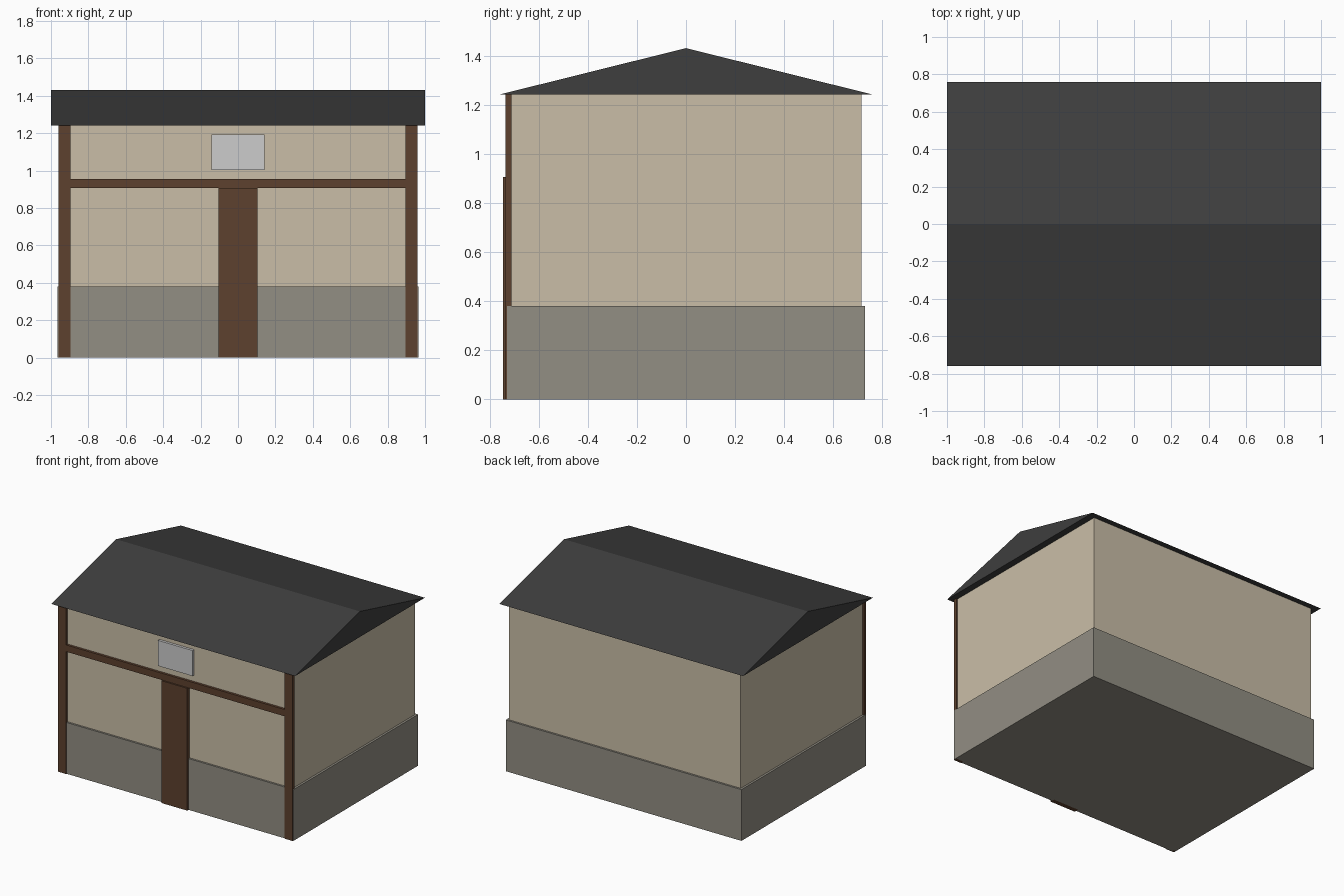
import bpy, bmesh

if "Cube" in bpy.data.objects:
    bpy.data.objects.remove(bpy.data.objects["Cube"])


def material(name, hex_code):
    """Flat colour from an sRGB hex code, stored as linear."""
    lin = []
    for i in (0, 2, 4):
        c = int(hex_code[i:i + 2], 16) / 255
        lin.append(c / 12.92 if c <= 0.04045 else ((c + 0.055) / 1.055) ** 2.4)
    m = bpy.data.materials.new(name)
    m.diffuse_color = (*lin, 1)
    m.use_nodes = True
    m.node_tree.nodes["Principled BSDF"].inputs["Base Color"].default_value = m.diffuse_color
    return m


plaster = material("cream plaster", "CABEA7")
stone = material("grey stone", "928E83")
wood = material("brown wood", "5D412E")
slate = material("dark slate", "3E3E3E")
panel = material("pale grey", "CCCCCC")


def add_object(name, bm, mat):
    bmesh.ops.recalc_face_normals(bm, faces=bm.faces)
    me = bpy.data.meshes.new(name)
    bm.to_mesh(me)
    bm.free()
    me.materials.append(mat)
    ob = bpy.data.objects.new(name, me)
    bpy.context.collection.objects.link(ob)
    return ob


def box(name, x, y, z, mat):
    """Box from (min, max) ranges on each axis."""
    bm = bmesh.new()
    bmesh.ops.create_cube(bm, size=1)
    for v in bm.verts:
        v.co = [r[0] if c < 0 else r[1] for c, r in zip(v.co, (x, y, z))]
    return add_object(name, bm, mat)


# Walls and the stone plinth around their foot
box("stone_base", (-0.966, 0.966), (-0.73, 0.73), (0, 0.38), stone)
box("walls", (-0.95, 0.95), (-0.716, 0.716), (0.1, 1.242), plaster)

# Gabled roof: triangular profile extruded along x
bm = bmesh.new()
tri = bm.faces.new([bm.verts.new((-1, y, z))
                    for y, z in ((-0.76, 1.242), (0.76, 1.242), (0, 1.431))])
ext = bmesh.ops.extrude_face_region(bm, geom=[tri], use_keep_orig=True)
bmesh.ops.translate(bm, vec=(2, 0, 0),
                    verts=[g for g in ext["geom"] if isinstance(g, bmesh.types.BMVert)])
add_object("roof", bm, slate)

# Front timber: corner posts, cross beam and door
for side, x in (("left", (-0.961, -0.895)), ("right", (0.895, 0.961))):
    box(f"{side}_post", x, (-0.735, -0.71), (0, 1.242), wood)
box("cross_beam", (-0.895, 0.895), (-0.734, -0.71), (0.906, 0.956), wood)
box("door", (-0.105, 0.105), (-0.745, -0.71), (0, 0.906), wood)

# Blank panel above the door
box("sign_panel", (-0.142, 0.142), (-0.735, -0.71), (1.003, 1.192), panel)
